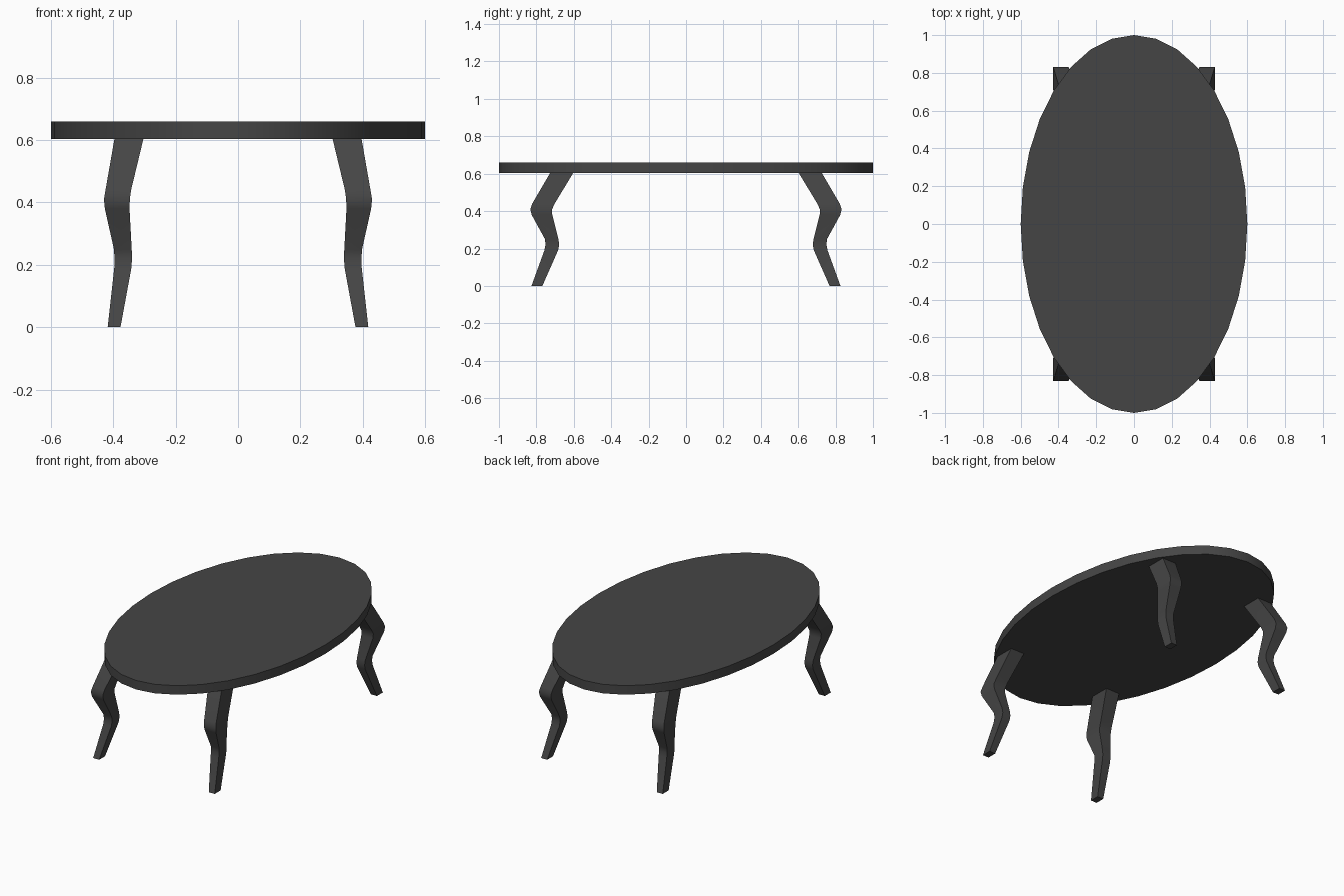
import bpy, bmesh

if "Cube" in bpy.data.objects:
    bpy.data.objects.remove(bpy.data.objects["Cube"])

mat = bpy.data.materials.new("dark grey")
mat.diffuse_color = (0.06, 0.06, 0.06, 1)
mat.use_nodes = True
mat.node_tree.nodes["Principled BSDF"].inputs["Base Color"].default_value = mat.diffuse_color


def finish(ob):
    ob.data.materials.append(mat)
    bpy.ops.object.select_all(action='DESELECT')
    ob.select_set(True)
    bpy.context.view_layer.objects.active = ob
    bpy.ops.object.shade_smooth_by_angle(angle=0.7)


# oval tabletop
bpy.ops.mesh.primitive_cylinder_add(vertices=32, radius=1, depth=0.056, location=(0, 0, 0.632))
top = bpy.context.object
top.name = "tabletop"
top.scale = (0.6, 1, 1)
bpy.ops.object.transform_apply(location=False, rotation=False, scale=True)
finish(top)

# curved leg sections: height, inner x, outer x, inner y, outer y
sections = [
    (0.000, 0.377, 0.418, 0.768, 0.826),
    (0.190, 0.342, 0.397, 0.684, 0.757),
    (0.220, 0.340, 0.396, 0.678, 0.751),
    (0.250, 0.341, 0.398, 0.682, 0.754),
    (0.380, 0.348, 0.427, 0.715, 0.825),
    (0.410, 0.347, 0.430, 0.716, 0.832),
    (0.440, 0.343, 0.425, 0.702, 0.822),
    (0.606, 0.303, 0.396, 0.602, 0.725),
]


def leg(name, sx, sy):
    bm = bmesh.new()
    rings = [[bm.verts.new((sx * x, sy * y, z))
              for x, y in ((x0, y0), (x1, y0), (x1, y1), (x0, y1))]
             for z, x0, x1, y0, y1 in sections]
    for a, b in zip(rings, rings[1:]):
        for i in range(4):
            j = (i + 1) % 4
            bm.faces.new((a[i], a[j], b[j], b[i]))
    bm.faces.new(rings[0])
    bm.faces.new(rings[-1])
    bmesh.ops.recalc_face_normals(bm, faces=bm.faces)
    me = bpy.data.meshes.new(name)
    bm.to_mesh(me)
    bm.free()
    ob = bpy.data.objects.new(name, me)
    bpy.context.collection.objects.link(ob)
    finish(ob)


# four mirrored legs
for sx, side in ((-1, "left"), (1, "right")):
    for sy, end in ((-1, "front"), (1, "back")):
        leg(f"{end}_{side}_leg", sx, sy)
